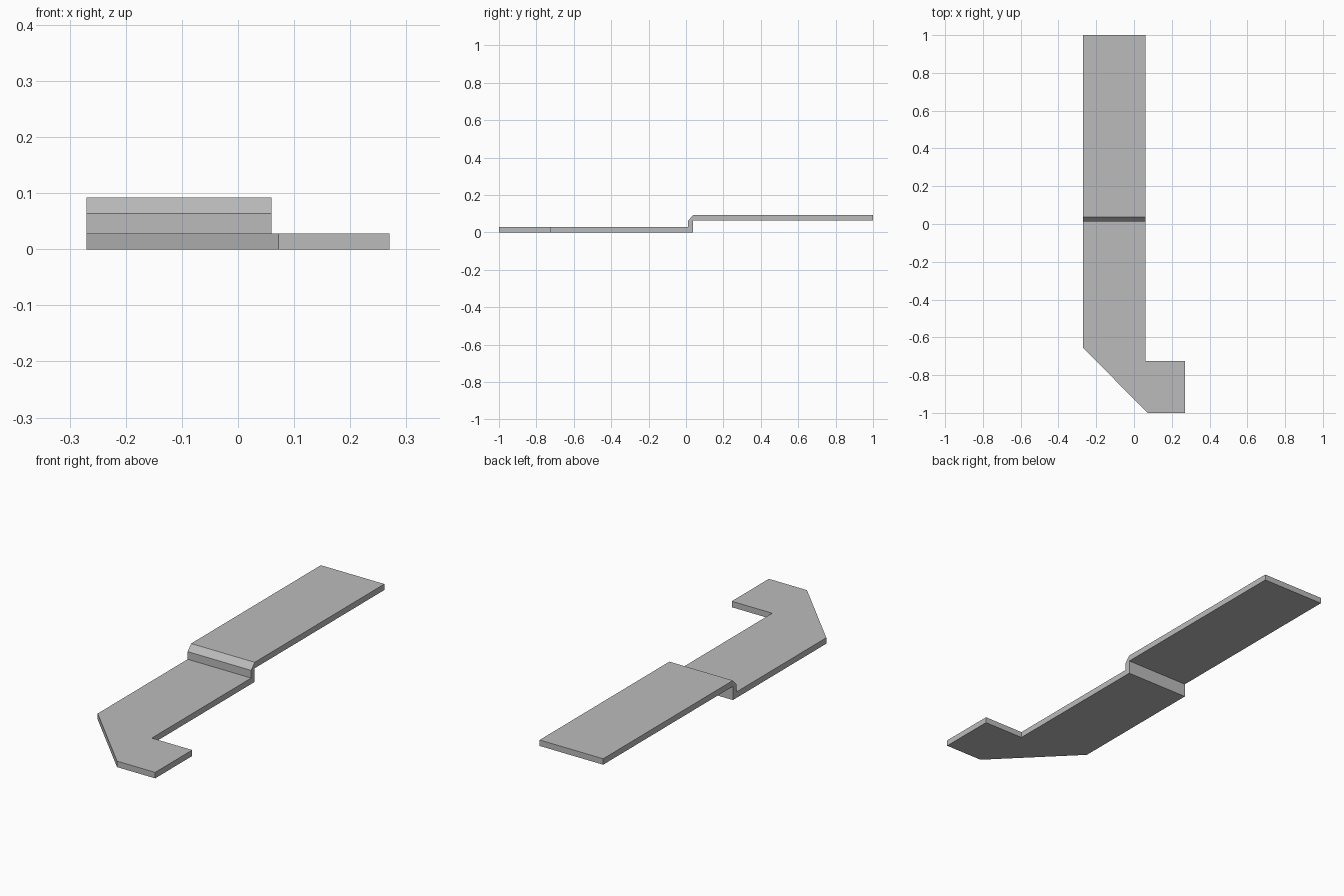
import bpy
import bmesh
from mathutils import Vector

cube = bpy.data.objects.get("Cube")
if cube:
    bpy.data.objects.remove(cube, do_unlink=True)

metal = bpy.data.materials.new("light grey metal")
metal.use_nodes = True
colour = (0.5, 0.5, 0.5, 1)
metal.diffuse_color = colour
metal.node_tree.nodes["Principled BSDF"].inputs["Base Color"].default_value = colour

LEFT, RIGHT = 0.06, -0.27       # sides of the strip
THICK, TOP = 0.028, 0.092       # sheet thickness and raised height
WEB_FRONT, WEB_BACK = 0.012, 0.038


def extrude_outline(name, points, direction):
    """Sweep a closed flat outline along a direction into a solid part."""
    bm = bmesh.new()
    face = bm.faces.new([bm.verts.new(p) for p in points])
    swept = bmesh.ops.extrude_face_region(bm, geom=[face])
    verts = [v for v in swept["geom"] if isinstance(v, bmesh.types.BMVert)]
    bmesh.ops.translate(bm, verts=verts, vec=Vector(direction))
    bmesh.ops.recalc_face_normals(bm, faces=bm.faces)
    mesh = bpy.data.meshes.new(name)
    bm.to_mesh(mesh)
    bm.free()
    mesh.materials.append(metal)
    obj = bpy.data.objects.new(name, mesh)
    bpy.context.collection.objects.link(obj)
    return obj


# Lower strip with a slanted corner and a sideways hook
hook_outline = [(RIGHT, WEB_FRONT), (RIGHT, -0.655), (0.072, -1), (0.27, -1),
                (0.27, -0.725), (LEFT, -0.725), (LEFT, WEB_FRONT)]
extrude_outline("hooked_lower_strip", [(x, y, 0) for x, y in hook_outline], (0, 0, THICK))

# Upright bend with a chamfered corner, continuing into the raised strip
step_profile = [(WEB_FRONT, 0), (WEB_BACK, 0), (WEB_BACK, TOP - THICK),
                (1, TOP - THICK), (1, TOP), (WEB_BACK, TOP), (WEB_FRONT, TOP - THICK)]
extrude_outline("raised_upper_strip", [(RIGHT, y, z) for y, z in step_profile],
                (LEFT - RIGHT, 0, 0))
